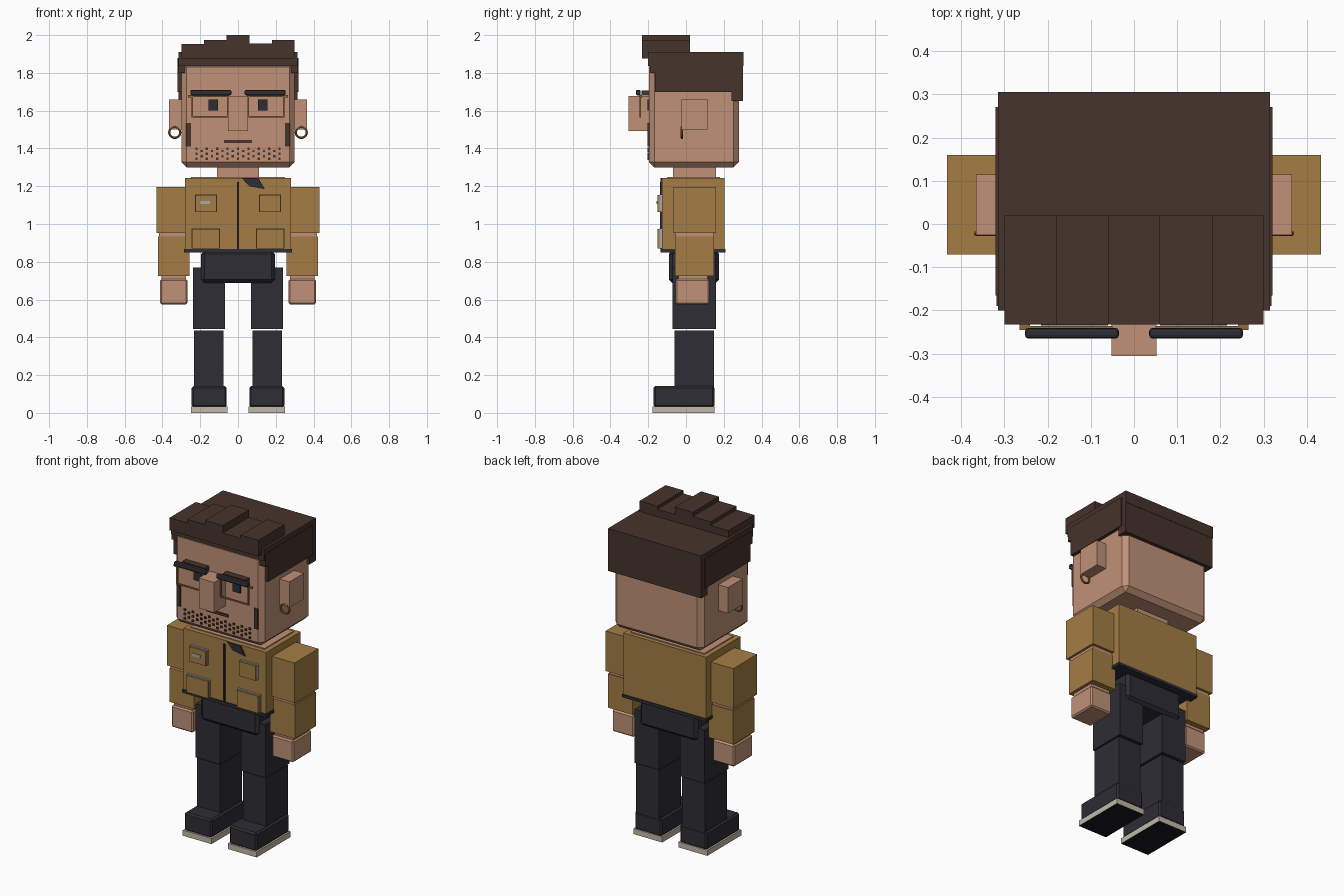
import bpy
import bmesh
import math

default_cube = bpy.data.objects.get("Cube")
if default_cube:
    bpy.data.objects.remove(default_cube, do_unlink=True)


def material(name, red, green, blue):
    mat = bpy.data.materials.new(name)
    mat.use_nodes = True
    colour = (red, green, blue, 1)
    mat.diffuse_color = colour
    mat.node_tree.nodes["Principled BSDF"].inputs["Base Color"].default_value = colour
    return mat


SKIN = material("skin", .53, .285, .185)
HAIR = material("dark brown hair", .062, .033, .025)
JACKET = material("tan jacket", .375, .208, .06)
DARK = material("charcoal cloth", .026, .026, .035)
CREAM = material("cream sole", .53, .49, .40)
GOLD = material("gold", .28, .15, .04)
GREY = material("light grey trim", .38, .40, .43)
BLACK = material("black tread", .009, .009, .012)


def finish(name, bm, mat):
    mesh = bpy.data.meshes.new(name)
    bm.to_mesh(mesh)
    bm.free()
    mesh.materials.append(mat)
    obj = bpy.data.objects.new(name, mesh)
    bpy.context.scene.collection.objects.link(obj)
    return obj


def add_box(bm, xs, ys, zs):
    verts = bmesh.ops.create_cube(bm, size=1)["verts"]
    for v in verts:
        for axis, (low, high) in enumerate((xs, ys, zs)):
            v.co[axis] = low if v.co[axis] < 0 else high


def box(name, mat, xs, ys, zs, bevel=0, segments=1):
    bm = bmesh.new()
    add_box(bm, xs, ys, zs)
    if bevel:
        bmesh.ops.bevel(bm, geom=bm.edges[:], offset=bevel, segments=segments,
                        profile=.5, affect='EDGES')
    return finish(name, bm, mat)


def pair(name, mat, xs, ys, zs, bevel=0, segments=1):
    """Box on the left (+x) side and its mirror on the right."""
    left = box("left_" + name, mat, xs, ys, zs, bevel, segments)
    right = box("right_" + name, mat, (-xs[1], -xs[0]), ys, zs, bevel, segments)
    return left, right


# Head, neck and facial features
box("head", SKIN, (-.3, .3), (-.196, .28), (1.3, 1.86), .028)
box("neck", SKIN, (-.11, .11), (-.07, .16), (1.2, 1.32))
box("nose", SKIN, (-.052, .052), (-.305, -.18), (1.493, 1.678))
pair("ear", SKIN, (.28, .365), (-.025, .115), (1.5, 1.658))
pair("eye", DARK, (.105, .157), (-.205, -.19), (1.6, 1.66))
pair("eyebrow", HAIR, (.06, .215), (-.235, -.19), (1.68, 1.708))
pair("sideburn", HAIR, (.25, .275), (-.203, -.19), (1.41, 1.535))
box("mouth", HAIR, (-.073, .073), (-.203, -.19), (1.43, 1.446))

# Stubble dots in staggered columns
bm = bmesh.new()
for column in range(17):
    x = (column - 8) * .0275
    for row in range(3 if column % 2 == 0 else 2):
        z = 1.345 + row * .027 + (column % 2) * .014
        add_box(bm, (x - .006, x + .006), (-.203, -.19), (z - .006, z + .006))
finish("stubble", bm, HAIR)

# Hair: cap, sides, back and five front tufts
box("hair_cap", HAIR, (-.315, .315), (-.2, .305), (1.837, 1.91))
pair("hair_side", HAIR, (.285, .32), (-.165, .27), (1.7, 1.88))
pair("hair_temple", HAIR, (.28, .318), (-.19, -.16), (1.8, 1.87))
box("hair_back", HAIR, (-.315, .315), (.24, .303), (1.65, 1.88))
for index, top in enumerate((1.952, 1.974, 2, 1.955, 1.974)):
    x = -.3 + index * .12
    box("hair_tuft", HAIR, (x, x + .12), (-.232, .02), (1.875, top))

# Glasses: thick dark brow bars over thin gold rims
pair("brow_bar", DARK, (.035, .252), (-.265, -.24), (1.681, 1.71), .008, 2)
pair("rim_bottom", GOLD, (.05, .245), (-.247, -.238), (1.565, 1.573))
pair("rim_top", GOLD, (.05, .245), (-.247, -.236), (1.673, 1.682))
pair("rim_outer", GOLD, (.237, .245), (-.247, -.238), (1.565, 1.68))
pair("rim_inner", GOLD, (.05, .058), (-.247, -.238), (1.565, 1.68))
pair("rim_hinge", GOLD, (.24, .265), (-.245, -.232), (1.67, 1.682))

# Hoop earrings
for side, sign in (("left", 1), ("right", -1)):
    bpy.ops.mesh.primitive_torus_add(
        major_segments=20, minor_segments=8, major_radius=.029, minor_radius=.006,
        location=(sign * .335, -.022, 1.485), rotation=(math.pi / 2, 0, 0))
    hoop = bpy.context.object
    hoop.name = side + "_earring"
    hoop.data.materials.append(GOLD)
    bpy.ops.object.shade_smooth_by_angle()

# Torso and jacket
box("chest", SKIN, (-.25, .25), (-.1, .18), (.9, 1.249))
box("jacket", JACKET, (-.28, .28), (-.128, .205), (.86, 1.243))
box("jacket_hem", DARK, (-.285, .285), (-.135, .21), (.85, .868))
box("zip", DARK, (-.006, .006), (-.137, -.12), (.868, 1.222))

# Folded collar flap
bm = bmesh.new()
outline = ((.02, 1.243), (.06, 1.2), (.142, 1.185), (.108, 1.243))
flap = bm.faces.new([bm.verts.new((x, -.136, z)) for x, z in outline])
sweep = bmesh.ops.extrude_face_region(bm, geom=[flap])
for v in sweep["geom"]:
    if isinstance(v, bmesh.types.BMVert):
        v.co.y += .009
bmesh.ops.recalc_face_normals(bm, faces=bm.faces[:])
finish("collar_flap", bm, DARK)

# Pockets, each with a thin light backing edge
for label, xs, zs in (("chest_pocket", (.113, .225), (1.064, 1.153)),
                      ("hip_pocket", (.098, .243), (.87, .973))):
    pair(label, JACKET, xs, (-.152, -.12), zs)
    pair(label + "_trim", GREY, (xs[0] - .003, xs[1] + .003),
         (-.14, -.12), (zs[0], zs[1] + .004))
box("badge", GREY, (-.2, -.147), (-.157, -.15), (1.105, 1.122))

# Arms
pair("upper_arm", JACKET, (.272, .432), (-.07, .16), (.952, 1.197))
pair("elbow", SKIN, (.28, .418), (-.055, .145), (.92, .96))
pair("forearm", JACKET, (.258, .424), (-.057, .149), (.726, .933))
pair("wrist", SKIN, (.275, .405), (-.04, .115), (.69, .74))
pair("hand", SKIN, (.267, .413), (-.056, .125), (.575, .708), .008)

# Pelvis and legs
box("pelvis", DARK, (-.195, .195), (-.09, .175), (.688, .86), .018)
pair("thigh", DARK, (.07, .237), (-.072, .16), (.443, .77))
pair("shin", DARK, (.077, .234), (-.062, .149), (.12, .436))

# Shoes with cream soles and black treads
pair("shoe", DARK, (.06, .245), (-.172, .15), (.03, .142), .01)
for sole in pair("sole", CREAM, (.055, .25), (-.177, .151), (0, .034)):
    sole.data.materials.append(BLACK)
    for face in sole.data.polygons:
        face.material_index = 1 if face.normal.z < -.5 else 0
